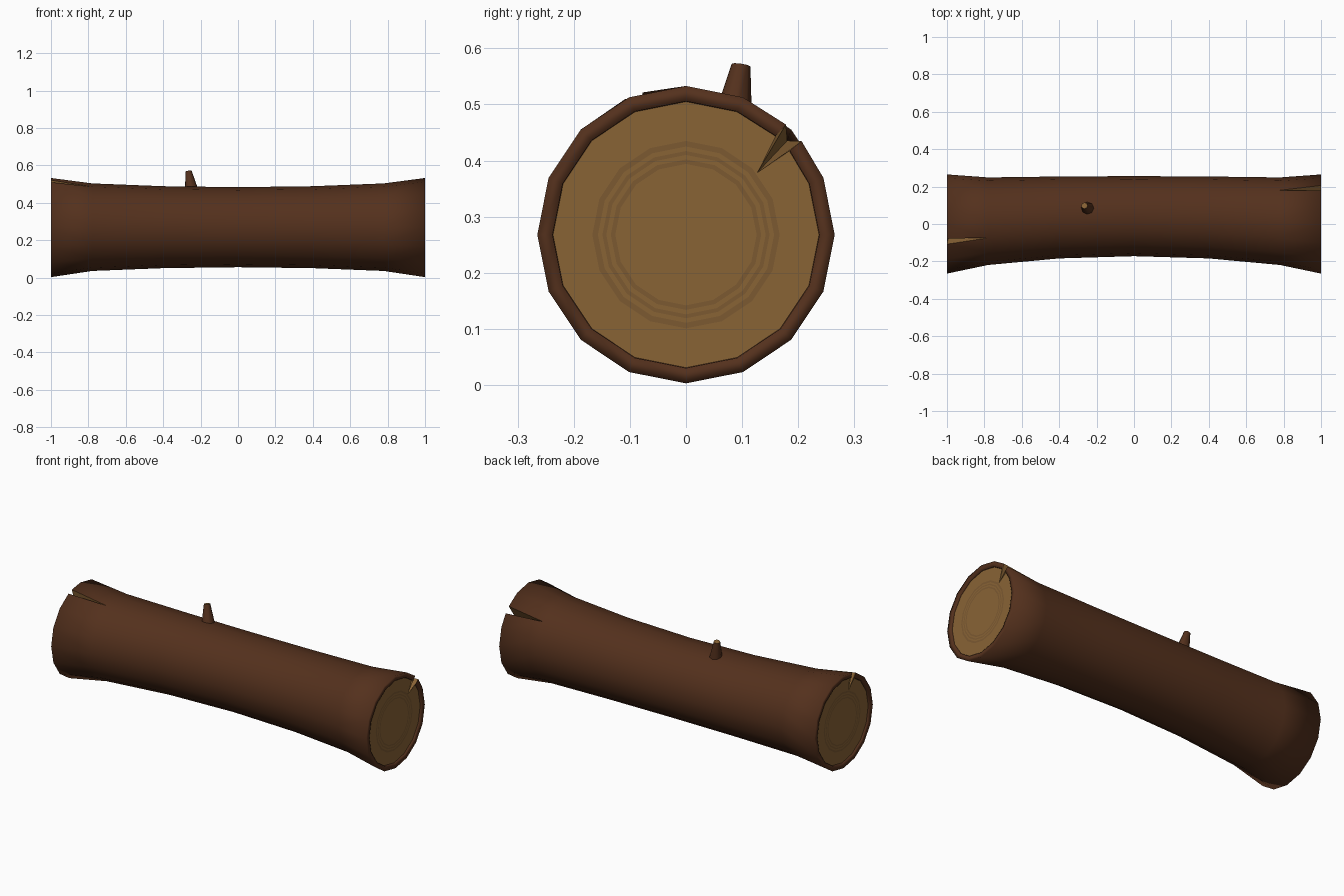
import bpy, bmesh, math
from mathutils import Vector

if "Cube" in bpy.data.objects:
    bpy.data.objects.remove(bpy.data.objects["Cube"])

N = 16
ZC = 0.268


def material(name, rgb):
    m = bpy.data.materials.new(name)
    m.diffuse_color = (*rgb, 1)
    m.use_nodes = True
    m.node_tree.nodes["Principled BSDF"].inputs["Base Color"].default_value = m.diffuse_color
    return m


bark = material("bark", (0.088, 0.03, 0.012))
wood = material("wood", (0.25, 0.125, 0.036))
dark = material("growth_ring", (0.2, 0.1, 0.031))


def pt(x, r, deg, yc=0.0, zc=ZC):
    # angle measured from the top toward +y
    a = math.radians(deg)
    return Vector((x, yc + r * math.sin(a), zc + r * math.cos(a)))


def finish(bm, name, mats, recalc=True):
    if recalc:
        bmesh.ops.recalc_face_normals(bm, faces=bm.faces)
    me = bpy.data.meshes.new(name)
    bm.to_mesh(me)
    bm.free()
    for m in mats:
        me.materials.append(m)
    ob = bpy.data.objects.new(name, me)
    bpy.context.collection.objects.link(ob)
    return ob


# Log body: curved, flared trunk with a split at each end
bm = bmesh.new()


def face(verts, mat=0, smooth=True):
    f = bm.faces.new(verts)
    f.material_index = mat
    f.smooth = smooth


# station: x, radius, centre y, centre z
stations = [(-0.78, 0.234, 0.015, 0.27), (-0.4, 0.219, 0.035, 0.27),
            (0, 0.214, 0.042, 0.27), (0.4, 0.219, 0.035, 0.27),
            (0.78, 0.234, 0.015, 0.27)]
rings = [[bm.verts.new(pt(x, r, i * 360 / N, yc, zc)) for i in range(N)]
         for x, r, yc, zc in stations]
for a, b in zip(rings, rings[1:]):
    for i in range(N):
        j = (i + 1) % N
        face((a[i], a[j], b[j], b[i]))


def log_end(side, ring, k, lo, hi, p_deg):
    """Flared end with bark rim, sunken cap and a wedge-shaped crack at vertex k."""
    base = [ring[(k + i) % N] for i in range(N + 1)]
    degs = [hi] + [(k + i) * 360 / N for i in range(1, N)] + [lo + 360]
    mk = lambda x, r: [bm.verts.new(pt(side * x, r, d)) for d in degs]
    outer, rim, floor = mk(1.0, 0.265), mk(1.0, 0.238), mk(0.99, 0.237)
    p = bm.verts.new(pt(side * 0.99, 0.168, p_deg))
    c = bm.verts.new(pt(side * 0.99, 0, 0))
    for a, b in ((base, outer), (outer, rim), (rim, floor)):
        for i in range(N):
            face((a[i], a[i + 1], b[i + 1], b[i]))
    for i in range(N):
        face((floor[i], floor[i + 1], c), 1, False)
    face((floor[N], p, c), 1, False)
    face((p, floor[0], c), 1, False)
    for i in (0, N):
        chain = [base[0], outer[i], rim[i], floor[i]]
        for a, b in zip(chain, chain[1:]):
            face((p, a, b), 1, False)


log_end(1, rings[-1], 2, 42.2, 51, 49)
log_end(-1, rings[0], 15, -24, -17, -20.5)
finish(bm, "log", [bark, wood])

# Growth rings: thin darker bands on both cut ends
for side, label in ((1, "right"), (-1, "left")):
    bm = bmesh.new()
    for r0, r1 in ((0.157, 0.167), (0.142, 0.149), (0.126, 0.134)):
        a = [bm.verts.new(pt(side * 0.991, r0, i * 360 / N)) for i in range(N)]
        b = [bm.verts.new(pt(side * 0.991, r1, i * 360 / N)) for i in range(N)]
        for i in range(N):
            j = (i + 1) % N
            q = (a[i], b[i], b[j], a[j])
            bm.faces.new(q if side < 0 else q[::-1])
    finish(bm, "growth_rings_" + label, [dark], recalc=False)

# Broken branch stub with a bare wood tip
bm = bmesh.new()
lo, hi = Vector((-0.243, 0.079, 0.44)), Vector((-0.265, 0.098, 0.57))
axis = (hi - lo).normalized()
u = axis.orthogonal().normalized()
v = axis.cross(u)
S = 8
loops = []
for c, r in ((lo, 0.04), (hi, 0.017)):
    loops.append([bm.verts.new(c + r * (math.cos(2 * math.pi * i / S) * u +
                                        math.sin(2 * math.pi * i / S) * v))
                  for i in range(S)])
for i in range(S):
    j = (i + 1) % S
    bm.faces.new((loops[0][i], loops[0][j], loops[1][j], loops[1][i])).smooth = True
bm.faces.new(loops[1]).material_index = 1
bm.faces.new(loops[0][::-1])
finish(bm, "branch_stub", [bark, wood])
